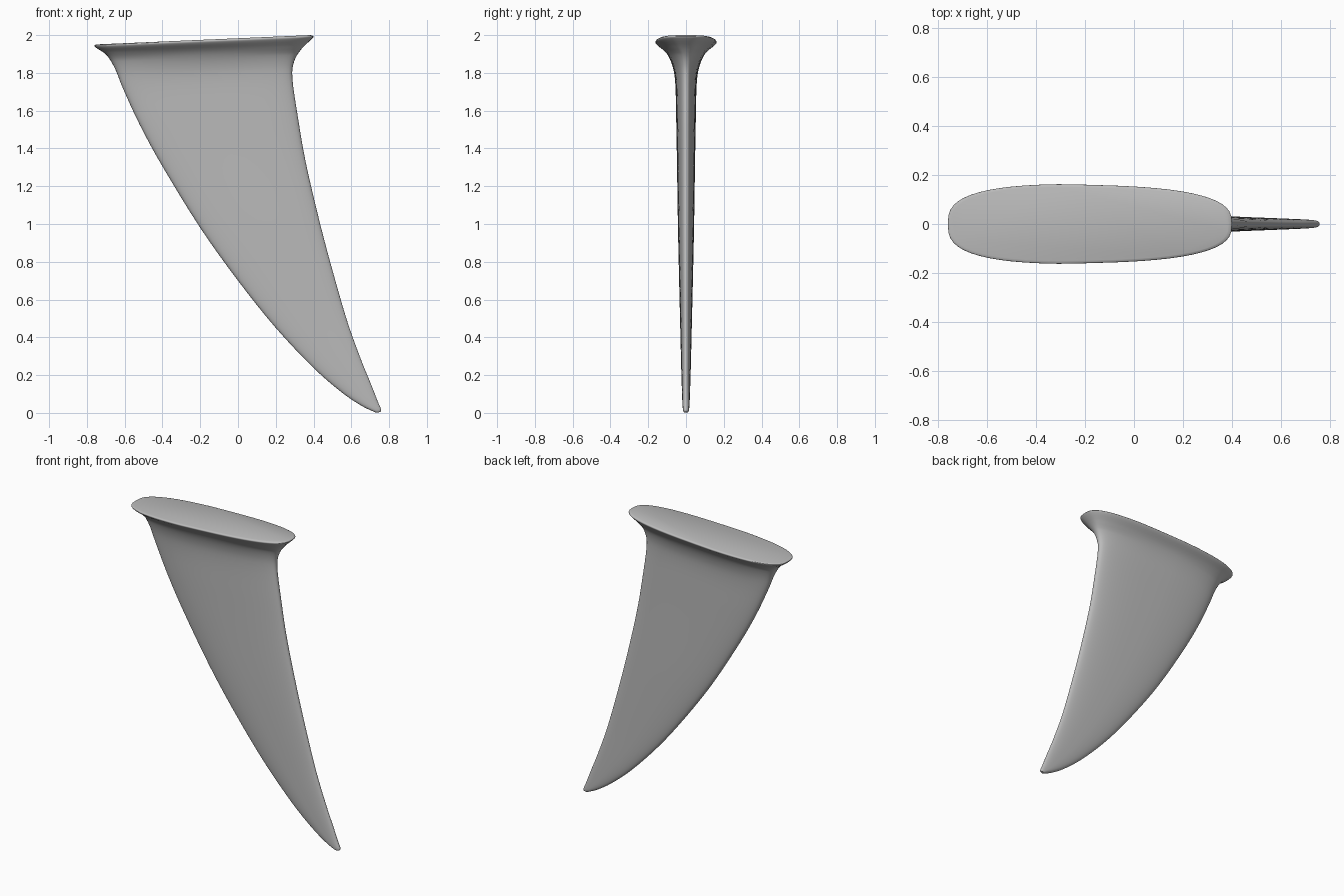
import bpy, bmesh, math
from mathutils import Vector

cube = bpy.data.objects.get("Cube")
if cube:
    bpy.data.objects.remove(cube, do_unlink=True)

# One plain grey material
grey = bpy.data.materials.new("plain grey")
grey.use_nodes = True
colour = (0.5, 0.5, 0.5, 1)
grey.diffuse_color = colour
grey.node_tree.nodes["Principled BSDF"].inputs["Base Color"].default_value = colour

# Sections from the flared rim to the tip:
# leading edge x, z, trailing edge x, z, half thickness
SECTIONS = [
    (-.745, 1.951, .385, 2.0, .152),
    (-.76, 1.946, .40, 1.993, .163),
    (-.75, 1.932, .388, 1.977, .155),
    (-.695, 1.893, .335, 1.925, .105),
    (-.65, 1.82, .297, 1.86, .072),
    (-.61, 1.72, .288, 1.77, .057),
    (-.52, 1.525, .318, 1.56, .052),
    (-.40, 1.305, .36, 1.32, .048),
    (-.20, .98, .435, 1.0, .043),
    (0, .70, .507, .73, .037),
    (.20, .45, .58, .48, .031),
    (.40, .238, .652, .28, .026),
    (.55, .108, .707, .145, .022),
    (.65, .04, .74, .06, .019),
    (.715, .008, .758, .018, .015),
    (.735, .001, .754, .005, .008),
]
SIDES, STEPS = 56, 4


def spline(rows, steps):
    """Catmull-Rom interpolation of the section table."""
    out = []
    for i in range(len(rows) - 1):
        a, b = rows[max(i - 1, 0)], rows[i]
        c, d = rows[i + 1], rows[min(i + 2, len(rows) - 1)]
        for k in range(steps):
            t = k / steps
            out.append([q + t / 2 * (r - p + t * (2 * p - 5 * q + 4 * r - s
                        + t * (3 * (q - r) + s - p)))
                        for p, q, r, s in zip(a, b, c, d)])
    return out + [list(rows[-1])]


def section_ring(bm, row, power):
    """Rounded, slightly tapered cross-section between the two edges."""
    x0, z0, x1, z1, half = row
    lead, trail = Vector((x0, 0, z0)), Vector((x1, 0, z1))
    ring = []
    for k in range(SIDES):
        a = math.tau * k / SIDES
        c, s = math.cos(a), math.sin(a)
        u = math.copysign(abs(c) ** (2 / power), c)
        v = math.copysign(abs(s) ** (2 / power), s)
        p = lead.lerp(trail, (u + 1) / 2)
        p.y = half * v * (1 - .1 * max(0, u + .2))
        ring.append(bm.verts.new(p))
    return ring


# Curved fin with flared rim, flat top and rounded tip
bm = bmesh.new()
rings = [section_ring(bm, row, 2.9 if row[4] > .1 else 2.6)
         for row in spline(SECTIONS, STEPS)]
for upper, lower in zip(rings, rings[1:]):
    for k in range(SIDES):
        n = (k + 1) % SIDES
        bm.faces.new((upper[k], upper[n], lower[n], lower[k]))
bm.faces.new(rings[0])
bm.faces.new(rings[-1])
bmesh.ops.recalc_face_normals(bm, faces=bm.faces)

mesh = bpy.data.meshes.new("curved_fin")
bm.to_mesh(mesh)
bm.free()
mesh.materials.append(grey)
fin = bpy.data.objects.new("curved_fin", mesh)
bpy.context.collection.objects.link(fin)
bpy.ops.object.select_all(action="DESELECT")
fin.select_set(True)
bpy.context.view_layer.objects.active = fin
bpy.ops.object.shade_smooth_by_angle(angle=math.radians(40))
